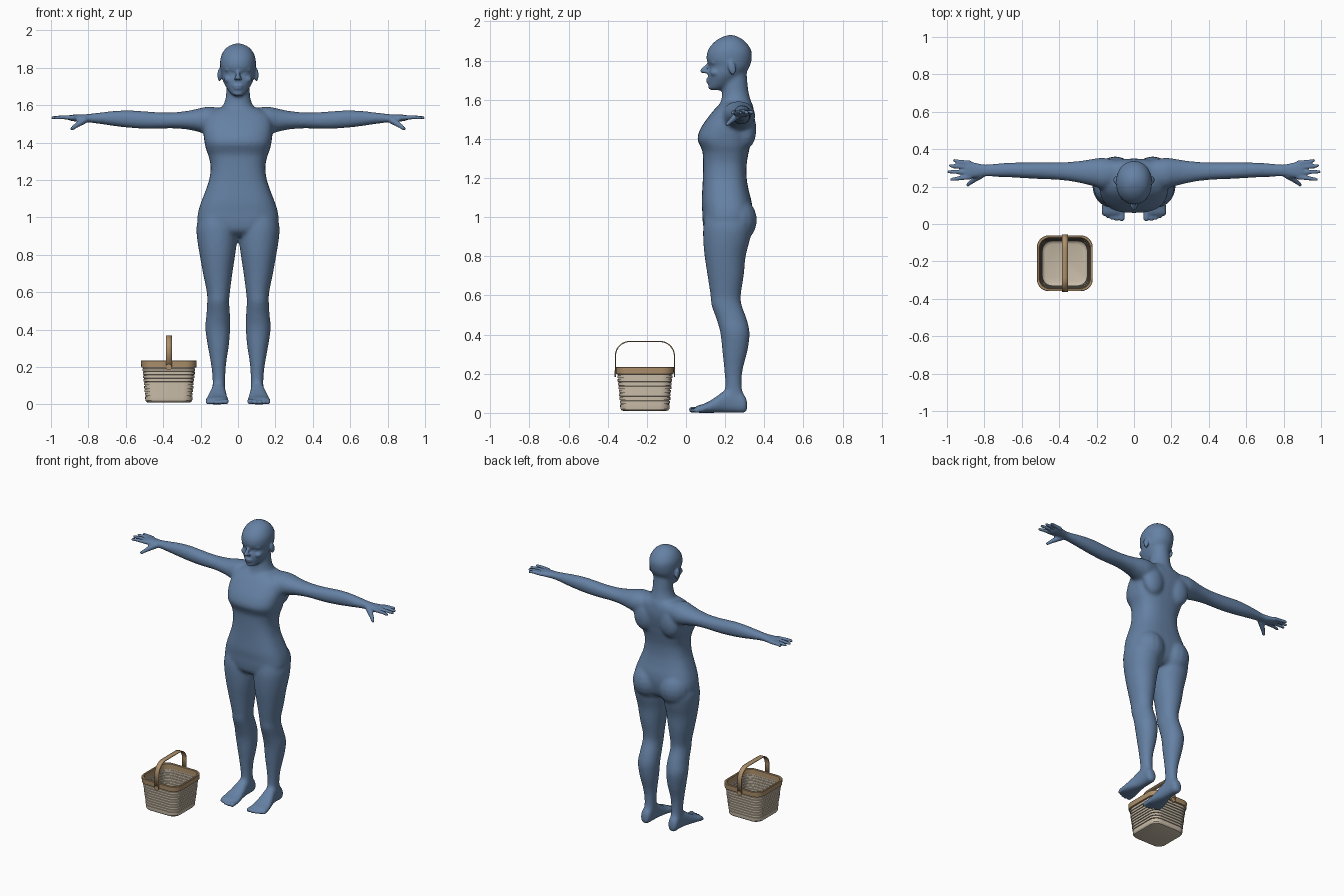
import bpy, bmesh, math
from mathutils import Matrix, Vector

if "Cube" in bpy.data.objects:
    bpy.data.objects.remove(bpy.data.objects["Cube"])


def material(name, rgb):
    mat = bpy.data.materials.new(name)
    mat.use_nodes = True
    mat.diffuse_color = (*rgb, 1)
    mat.node_tree.nodes["Principled BSDF"].inputs["Base Color"].default_value = (*rgb, 1)
    return mat


BLUE = material("slate blue", (.13, .22, .37))
WICKER = material("pale wicker", (.58, .50, .39))
WOOD = material("tan wood", (.42, .28, .15))


def make_object(name, bm, mat):
    bmesh.ops.recalc_face_normals(bm, faces=bm.faces)
    mesh = bpy.data.meshes.new(name)
    bm.to_mesh(mesh)
    bm.free()
    mesh.materials.append(mat)
    ob = bpy.data.objects.new(name, mesh)
    bpy.context.collection.objects.link(ob)
    return ob


def skin(bm, loops, closed=False):
    """Join a list of point loops with quads, capping the ends unless closed."""
    rings = [[bm.verts.new(p) for p in loop] for loop in loops]
    n = len(rings[0])
    for a, b in zip(rings, rings[1:] + (rings[:1] if closed else [])):
        for i in range(n):
            j = (i + 1) % n
            bm.faces.new((a[i], a[j], b[j], b[i]))
    if not closed:
        bm.faces.new(rings[0])
        bm.faces.new(rings[-1])


def spline(rows, steps=5):
    """Catmull-Rom interpolation of rows of numbers."""
    ext = [rows[0], *rows, rows[-1]]
    for k in range(len(rows) - 1):
        for s in range(steps):
            t = s / steps
            yield [b + .5 * t * (c - a + t * (2*a - 5*b + 4*c - d + t * (3*(b - c) + d - a)))
                   for a, b, c, d in zip(*ext[k:k + 4])]
    yield rows[-1]


def limb(bm, axis, rows, power=2.0, side=1, n=32):
    """Loft rows of (position, a low, a high, b low, b high), in hundredths, along an axis."""
    loops = []
    for t, a0, a1, b0, b1 in spline(rows):
        loop = []
        for i in range(n):
            c, s = math.cos(math.tau * i / n), math.sin(math.tau * i / n)
            c = math.copysign(abs(c) ** (2 / power), c)
            s = math.copysign(abs(s) ** (2 / power), s)
            a, b = (a0 + a1 + (a1 - a0) * c) / 2, (b0 + b1 + (b1 - b0) * s) / 2
            x, y, z = {"x": (t, a, b), "y": (a, t, b), "z": (a, b, t)}[axis]
            loop.append(Vector((x * side, y, z)) / 100)
        loops.append(loop)
    skin(bm, loops)


def trunk(bm, rows, power):
    """Symmetric loft from (height, half width, front, back)."""
    limb(bm, "z", [(z, -w, w, f, b) for z, w, f, b in rows], power)


def turned(bm, matrix, profile, n=16):
    """Solid of revolution from (height, radius) pairs."""
    skin(bm, [[matrix @ Vector((r * math.cos(math.tau * i / n), r * math.sin(math.tau * i / n), h))
               for i in range(n)] for h, r in profile])


ARC = [math.pi * (k + .4) / 9.8 for k in range(10)]


def ball(bm, pos, radii, tilt=0):
    m = Matrix.Translation(pos) @ Matrix.Rotation(tilt, 4, "X") @ Matrix.Diagonal((*radii, 1))
    turned(bm, m, [(-math.cos(a), math.sin(a)) for a in ARC])


def digit(bm, p, q, r0, r1):
    """Round-ended tapered rod."""
    p, q = Vector(p), Vector(q)
    turn = (q - p).to_track_quat("Z", "Y").to_matrix().to_4x4()
    start = [(-r0 * math.cos(a), r0 * math.sin(a)) for a in ARC[:5]]
    end = [((q - p).length - r1 * math.cos(a), r1 * math.sin(a)) for a in ARC[5:]]
    turned(bm, Matrix.Translation(p) @ turn, start + end)


def fuse(ob, voxel, rounds):
    """Merge overlapping volumes into one soft skin."""
    mod = ob.modifiers.new("fuse", "REMESH")
    mod.mode, mod.voxel_size, mod.use_smooth_shade = "VOXEL", voxel, True
    mod = ob.modifiers.new("soften", "SMOOTH")
    mod.factor, mod.iterations = .5, rounds
    dg = bpy.context.evaluated_depsgraph_get()
    mesh = bpy.data.meshes.new_from_object(ob.evaluated_get(dg))
    ob.modifiers.clear()
    ob.data = mesh


# Large body masses
bm = bmesh.new()
trunk(bm, [(90, 11, 13, 29), (93, 18, 9.5, 32), (98, 21.5, 8.5, 33.5), (103, 21.3, 8.3, 34),
           (108, 19.8, 8, 33.5), (114, 17.5, 8.3, 32), (120, 15.5, 8.6, 31), (127, 14.6, 8.7, 31),
           (133, 15.8, 8.5, 32), (136, 17, 7.4, 32.7), (140, 17.9, 5.8, 33.5), (145, 18.5, 7.3, 34.5),
           (150, 18.5, 10.5, 35), (155, 17, 14.5, 34.5), (158.5, 11, 18, 33)], 2.6)
trunk(bm, [(150, 13, 15, 35), (156, 11, 16.5, 34.5), (160, 8, 18, 33),
           (164, 6.6, 18.6, 32), (168, 6.3, 19, 31.5), (174, 6, 20, 31)], 2)
trunk(bm, [(164.8, 2.5, 12.2, 17), (166.5, 4.2, 11.4, 21), (169, 6, 11.3, 25), (172, 7.7, 11, 28.5),
           (174.5, 8.5, 11.3, 31), (177, 9, 12.2, 32.6), (180, 9.5, 10.5, 33.5), (184, 9.6, 10.7, 33.7),
           (187, 8.8, 12.2, 32.5), (190, 7, 15, 30), (192, 4.3, 18.3, 27), (193.2, 1, 22, 24)], 2.1)
for s in (1, -1):
    # Legs and feet
    limb(bm, "z", [(3, 7.5, 13.5, 22, 30), (8, 6.8, 13.6, 19.5, 29.5), (14, 6.8, 13.6, 20, 28.5),
                   (22, 6.3, 14.5, 19.5, 29), (32, 4.8, 16.3, 18.5, 31.5), (41, 4.2, 17.5, 17.5, 32.5),
                   (48, 4.3, 16.9, 15.5, 31), (55, 4.7, 16.5, 13, 28.5), (60, 4.3, 16.7, 12.5, 28),
                   (70, 3, 18.7, 11, 29.5), (80, 1.5, 20.5, 9.5, 30.5), (88, .5, 21.8, 8.8, 32.5),
                   (95, .5, 22.2, 8.8, 33.5), (102, 2, 20.5, 10, 32)], 2.1, s)
    limb(bm, "y", [(31.3, 9, 12, 1.5, 5), (30, 7.3, 13.7, 0, 9), (25, 6.8, 13.8, 0, 12),
                   (20, 6.5, 14.5, 0, 11.5), (15, 5.8, 16, 0, 8), (10, 5, 17.3, 0, 5),
                   (6, 5, 17.6, 0, 3.8), (4.5, 5.3, 17, .3, 3)], 2.4, s)
    # Arms and palms
    limb(bm, "x", [(8, 21, 34, 146, 158.5), (16, 18.5, 35.3, 144.5, 159.2), (21, 20, 35, 145.7, 158.3),
                   (27, 21.5, 34, 147, 157), (35, 23, 33.2, 147.6, 156.2), (43, 23.7, 33, 147.4, 156.3),
                   (50, 24, 33, 147.4, 156.8), (58, 24.4, 33, 147.9, 157.3), (66, 24.9, 32.8, 148.8, 157),
                   (74, 25.2, 32.3, 150, 156.1), (80, 25.3, 31.9, 150.7, 155.4),
                   (84, 24.6, 32.8, 151, 155.1), (88, 24, 33.8, 151.4, 155), (91, 24, 33.8, 152, 154.7)],
         2.1, s)
    # Buttocks, shoulder blades
    ball(bm, (s * .1, .255, .985), (.108, .108, .12))
    ball(bm, (s * .1, .31, 1.45), (.075, .05, .1))
core = make_object("body_core", bm, BLUE)
fuse(core, .009, 8)

# Fine features
bm = bmesh.new()
bm.from_mesh(core.data)
bpy.data.objects.remove(core)
digit(bm, (0, .118, 1.782), (0, .086, 1.748), .009, .014)
ball(bm, (0, .113, 1.703), (.027, .011, .007))
ball(bm, (0, .114, 1.690), (.023, .011, .008))
ball(bm, (0, .13, 1.665), (.028, .017, .015))
for s in (1, -1):
    ball(bm, (s * .012, .1, 1.743), (.01, .013, .009))
    ball(bm, (s * .035, .139, 1.769), (.017, .014, .010))
    digit(bm, (s * .016, .119, 1.789), (s * .062, .139, 1.790), .009, .008)
    ball(bm, (s * .048, .15, 1.738), (.027, .027, .02))
    ball(bm, (s * .099, .235, 1.762), (.011, .02, .036), .2)
    # Fingers and thumb
    for root, tip, reach in ((.25, .238, .975), (.277, .279, .991), (.303, .312, .982), (.327, .34, .96)):
        mid = (s * .94, (root + tip) / 2, 1.536)
        digit(bm, (s * .88, root, 1.533), mid, .013, .0115)
        digit(bm, mid, (s * reach, tip, 1.533), .0115, .009)
    digit(bm, (s * .82, .262, 1.522), (s * .862, .232, 1.494), .021, .014)
    digit(bm, (s * .862, .232, 1.494), (s * .888, .21, 1.474), .014, .01)
    # Toes
    for x, tip, r in ((.065, .03, .016), (.093, .028, .0125), (.117, .033, .012),
                      (.139, .042, .0115), (.16, .053, .011)):
        digit(bm, (s * x, .085, .019), (s * x, tip, r), .014, r)
body = make_object("body", bm, BLUE)
fuse(body, .0065, 3)

# Basket
CX, CY = -.37, -.21


def square(half, z, steps=7):
    """Rounded square loop."""
    r = half * .42
    loop = []
    for q in range(4):
        mid = math.pi / 4 + q * math.pi / 2
        for k in range(steps):
            a = (q + k / (steps - 1)) * math.pi / 2
            x = math.copysign(half - r, math.cos(mid)) + r * math.cos(a)
            y = math.copysign(half - r, math.sin(mid)) + r * math.sin(a)
            loop.append((CX + x, CY + y, z))
    return loop


def wall(z):
    return .126 + .1 * (z - .03)


# Ribbed outside, lip, ribbed inside and floor as one profile
ribs = []
for i in range(9):
    z = .03 + i * .0185
    ribs += [(wall(z), z), (wall(z), z + .013), (wall(z) - .004, z + .014), (wall(z) - .004, z + .0175)]
inside = [(h - (.008 if i % 4 < 2 else .003), z) for i, (h, z) in enumerate(ribs)]
profile = [(.108, .01), (.119, .013), (.125, .021)] + ribs + [(.143, .21), (.135, .21)]
profile += inside[::-1] + [(.113, .024), (.104, .02)]
bm = bmesh.new()
skin(bm, [square(h, z) for h, z in profile])
basket = make_object("basket_body", bm, WICKER)

bm = bmesh.new()
skin(bm, [square(h, z) for h, z in ((.141, .197), (.147, .199), (.149, .232), (.147, .235),
                                    (.138, .235), (.135, .232), (.134, .197))], closed=True)
rim = make_object("basket_rim", bm, WOOD)

# Bent strap handle with round ends
REACH, TOP, BEND = .151, .365, .075
arch = [(REACH, .2)]
for k in range(11):
    a = k / 10 * math.pi / 2
    arch.append((REACH - BEND + BEND * math.cos(a), TOP - BEND + BEND * math.sin(a)))
arch += [(-y, z) for y, z in reversed(arch)]
bm = bmesh.new()
strap = [[bm.verts.new((CX + s * .016, CY + y, z)) for s in (-1, 1)] for y, z in arch]
for a, b in zip(strap, strap[1:]):
    bm.faces.new((a[0], a[1], b[1], b[0]))
handle = make_object("basket_handle", bm, WOOD)
mod = handle.modifiers.new("thickness", "SOLIDIFY")
mod.thickness, mod.offset = .006, 0

bm = bmesh.new()
for s in (1, -1):
    m = Matrix.Translation((CX, CY + s * REACH, .2)) @ Matrix.Rotation(math.pi / 2, 4, "X")
    turned(bm, m, [(-.0033, .016), (.0033, .016)], 24)
ends = make_object("handle_ends", bm, WOOD)

# Smooth shading with crisp edges on the basket
for ob in (basket, rim, handle, ends):
    bpy.ops.object.select_all(action="DESELECT")
    ob.select_set(True)
    bpy.context.view_layer.objects.active = ob
    bpy.ops.object.shade_smooth_by_angle(angle=math.radians(30))
